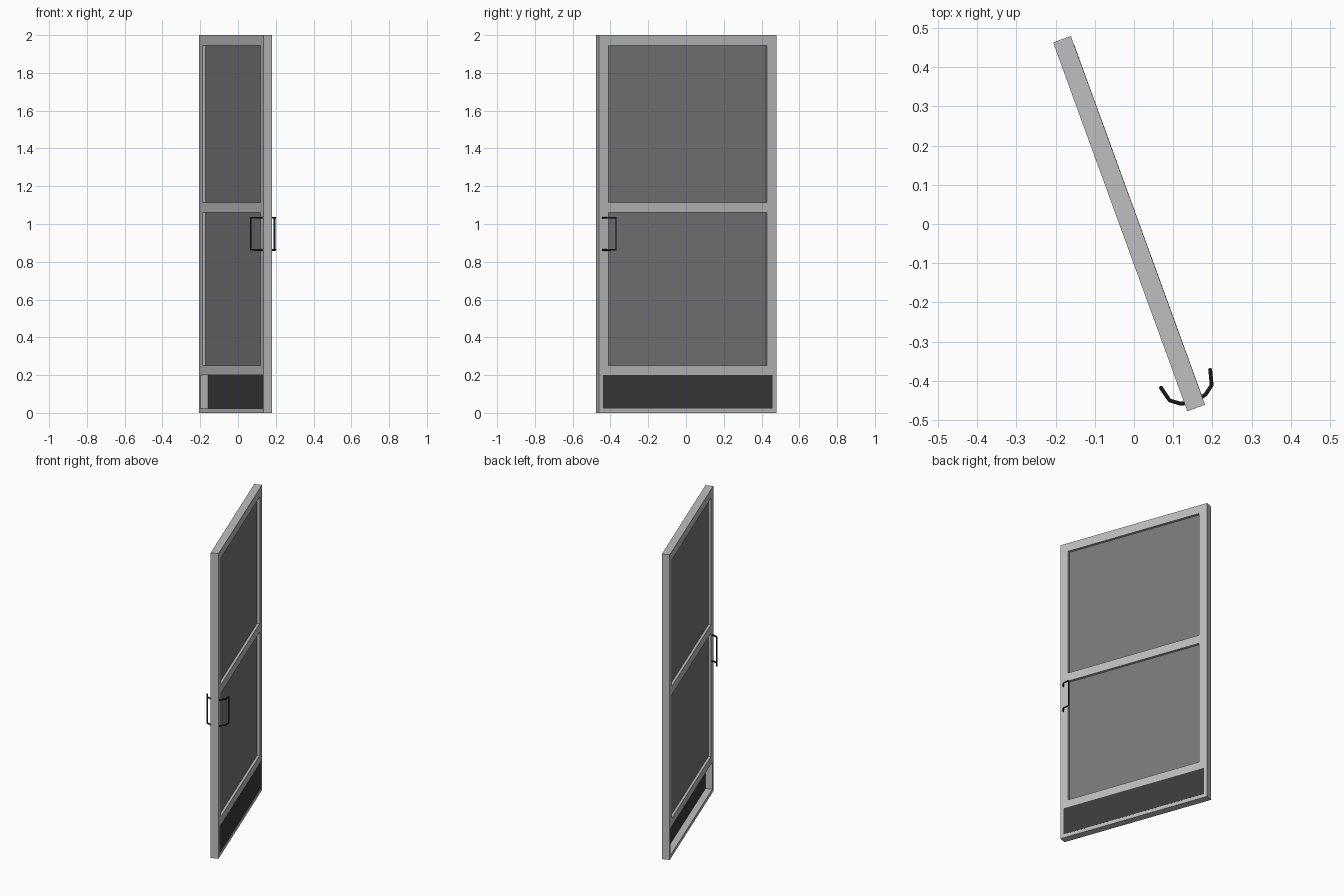
import bpy, bmesh, math
from mathutils import Matrix

if "Cube" in bpy.data.objects:
    bpy.data.objects.remove(bpy.data.objects["Cube"])

# Door is modelled along local y, thickness along local x, then swung about z
T = 0.048
PLACE = Matrix.Translation((-0.0125, 0.001, 0)) @ Matrix.Rotation(math.radians(20), 4, 'Z')


def material(name, value):
    m = bpy.data.materials.new(name)
    m.diffuse_color = (value, value, value, 1)
    m.use_nodes = True
    m.node_tree.nodes["Principled BSDF"].inputs["Base Color"].default_value = m.diffuse_color
    return m


GREY = material("frame grey", 0.52)
GLASS = material("smoked glass", 0.19)
DARK = material("kick panel charcoal", 0.045)
BLACK = material("handle black", 0.02)


def finish(bm, name, mat):
    me = bpy.data.meshes.new(name)
    bmesh.ops.recalc_face_normals(bm, faces=bm.faces)
    bm.to_mesh(me)
    bm.free()
    ob = bpy.data.objects.new(name, me)
    bpy.context.collection.objects.link(ob)
    me.materials.append(mat)
    ob.matrix_world = PLACE
    return ob


def box(name, x0, x1, y, z0, z1, mat):
    bm = bmesh.new()
    size = Matrix.Diagonal((x1 - x0, 2 * y, z1 - z0, 1))
    bmesh.ops.create_cube(bm, size=1, matrix=Matrix.Translation(((x0 + x1) / 2, 0, (z0 + z1) / 2)) @ size)
    return finish(bm, name, mat)


# Frame: a grid of cells with the openings left out, extruded through the thickness
ys = [-0.5, -0.478, -0.447, 0.447, 0.478, 0.5]
zs = [0, 0.023, 0.2, 0.25, 1.06, 1.115, 1.945, 2]
bm = bmesh.new()
grid = [[bm.verts.new((-T / 2, y, z)) for z in zs] for y in ys]
for i in range(len(ys) - 1):
    for j in range(len(zs) - 1):
        window = i == 2 and j in (3, 5)
        kick = i in (1, 2, 3) and j == 1
        if not (window or kick):
            bm.faces.new((grid[i][j], grid[i + 1][j], grid[i + 1][j + 1], grid[i][j + 1]))
for v in [v for v in bm.verts if not v.link_faces]:
    bm.verts.remove(v)
ext = bmesh.ops.extrude_face_region(bm, geom=bm.faces[:], use_keep_orig=True)
bmesh.ops.translate(bm, vec=(T, 0, 0), verts=[g for g in ext["geom"] if isinstance(g, bmesh.types.BMVert)])
finish(bm, "door_frame", GREY)

# Glass panes sit mid-depth, the kick panel is flush with the outer face
box("upper_glass", -0.008, 0.008, 0.447, 1.115, 1.945, GLASS)
box("lower_glass", -0.008, 0.008, 0.447, 0.25, 1.06, GLASS)
box("kick_panel", T / 2 - 0.006, T / 2 + 0.0005, 0.478, 0.023, 0.2, DARK)

# Bent bar pull handles, one on each face
for name, s in (("outer_handle", 1), ("inner_handle", -1)):
    arm = [(s * 0.022, -0.479), (s * 0.034, -0.476), (s * 0.057, -0.459), (s * 0.067, -0.42)]
    pts = [(x, y, 0.863) for x, y in arm] + [(x, y, 1.033) for x, y in reversed(arm)]
    cu = bpy.data.curves.new(name, 'CURVE')
    cu.dimensions = '3D'
    cu.bevel_depth = 0.005
    cu.bevel_resolution = 2
    cu.use_fill_caps = True
    sp = cu.splines.new('POLY')
    sp.points.add(len(pts) - 1)
    for p, co in zip(sp.points, pts):
        p.co = (*co, 1)
    cu.materials.append(BLACK)
    ob = bpy.data.objects.new(name, cu)
    bpy.context.collection.objects.link(ob)
    ob.matrix_world = PLACE
    bpy.ops.object.select_all(action='DESELECT')
    ob.select_set(True)
    bpy.context.view_layer.objects.active = ob
    bpy.ops.object.convert(target='MESH')
    bpy.ops.object.shade_smooth_by_angle()
